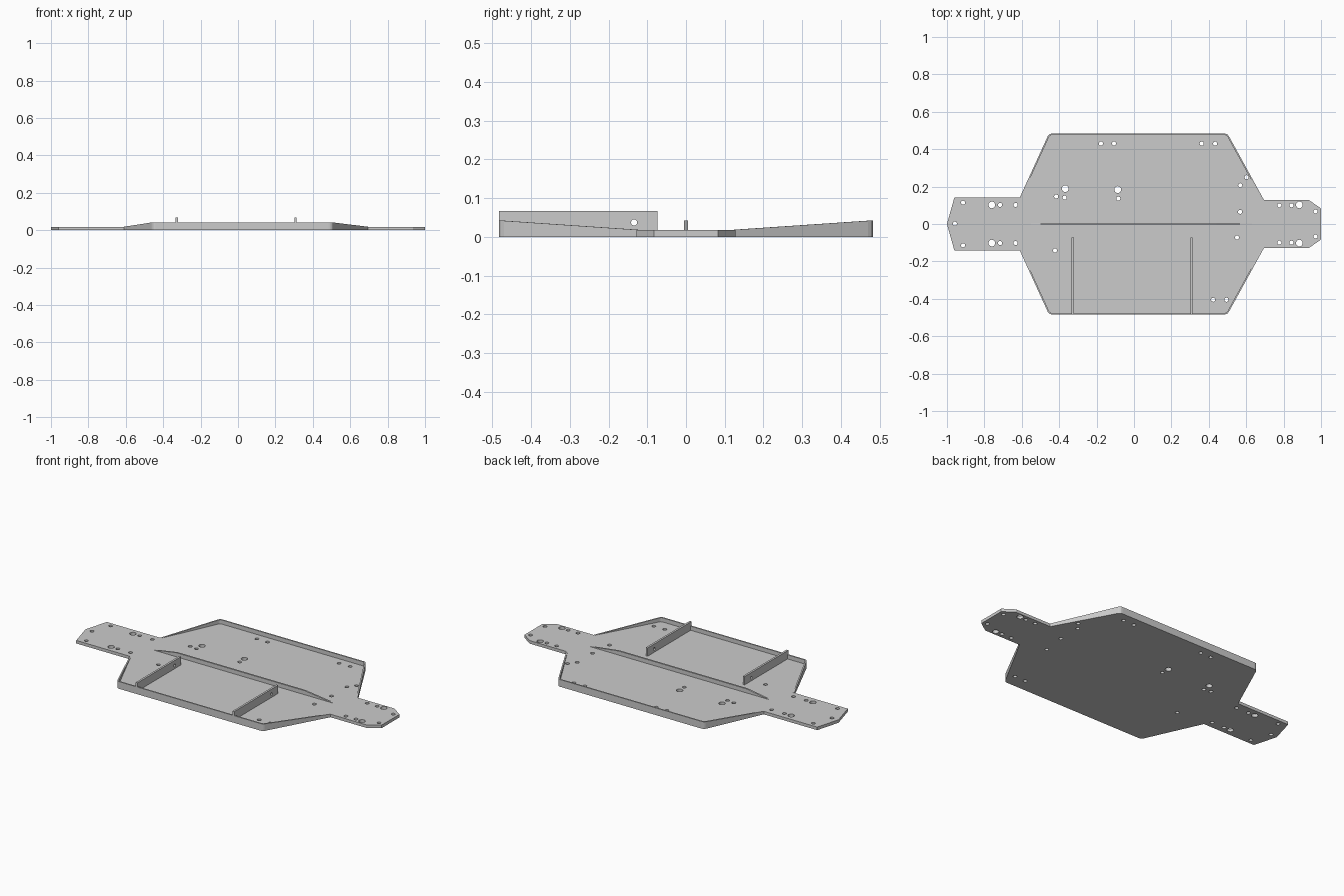
import bpy
import bmesh
import math
from mathutils import Vector

default_cube = bpy.data.objects.get("Cube")
if default_cube:
    bpy.data.objects.remove(default_cube, do_unlink=True)

# One plain metal colour
metal = bpy.data.materials.new("light grey metal")
metal.use_nodes = True
GREY = (0.6, 0.6, 0.6, 1)
metal.diffuse_color = GREY
metal.node_tree.nodes["Principled BSDF"].inputs["Base Color"].default_value = GREY

FLOOR = 0.018      # thickness of the plate
RIM = 0.042        # top of the raised edge
HALF_WIDTH = 0.483
WALL = 0.008       # thickness of the raised edge
SMALL, LARGE = 0.011, 0.018


def finish(bm, name):
    bmesh.ops.recalc_face_normals(bm, faces=bm.faces[:])
    mesh = bpy.data.meshes.new(name)
    bm.to_mesh(mesh)
    bm.free()
    mesh.materials.append(metal)
    obj = bpy.data.objects.new(name, mesh)
    bpy.context.collection.objects.link(obj)
    return obj


def circle(u, v, radius, sides=20):
    angles = [math.tau * i / sides for i in range(sides)]
    return [(u + radius * math.cos(a), v + radius * math.sin(a)) for a in angles]


def slab(name, outline, holes, depth, place):
    """Fill an outline with holes, thicken it, and place it in space."""
    bm = bmesh.new()
    edges = []
    for loop in [outline] + [circle(*hole) for hole in holes]:
        verts = [bm.verts.new((u, v, 0)) for u, v in loop]
        edges += [bm.edges.new((a, verts[i - 1])) for i, a in enumerate(verts)]
    bmesh.ops.triangle_fill(bm, use_beauty=True, edges=edges, normal=(0, 0, 1))
    result = bmesh.ops.extrude_face_region(bm, geom=bm.faces[:], use_keep_orig=True)
    moved = [g for g in result["geom"] if isinstance(g, bmesh.types.BMVert)]
    bmesh.ops.translate(bm, verts=moved, vec=(0, 0, depth))
    for vert in bm.verts:
        vert.co = place(*vert.co)
    return finish(bm, name)


def soften(before, corner, after, radius=0.015, steps=3):
    """Round one corner with a short quadratic curve."""
    before, corner, after = Vector(before), Vector(corner), Vector(after)
    start = corner + (before - corner).normalized() * radius
    end = corner + (after - corner).normalized() * radius
    points = []
    for i in range(steps + 1):
        t = i / steps
        points.append(tuple(start.lerp(corner, t).lerp(corner.lerp(end, t), t)))
    return points


# Edge that carries the rim on one long side, left tail to right nose
tail_root, tail_corner = (-0.61, 0.143), (-0.455, HALF_WIDTH)
nose_corner, nose_root = (0.50, HALF_WIDTH), (0.695, 0.128)
rim_path = ([tail_root] + soften(tail_root, tail_corner, nose_corner)
            + soften(tail_corner, nose_corner, nose_root) + [nose_root])

# Half outline, mirrored across the centre line
half = [(-1, 0), (-0.96, 0.143)] + rim_path + [(0.935, 0.128), (1, 0.083)]
outline = half + [(x, -y) for x, y in reversed(half) if y > 0]

# Screw holes: mirrored pairs in both end tabs, then single holes
paired = [(-0.914, 0.114, SMALL), (-0.76, 0.102, LARGE), (-0.716, 0.102, SMALL),
          (-0.633, 0.102, SMALL), (0.777, 0.1, SMALL), (0.842, 0.1, SMALL),
          (0.884, 0.102, LARGE), (0.971, 0.067, SMALL)]
holes = paired + [(x, -y, r) for x, y, r in paired]
holes += [(x, 0.43, SMALL) for x in (-0.177, -0.107, 0.362, 0.434)]
holes += [(x, -0.405, SMALL) for x in (0.423, 0.494)]
holes += [(x, y, SMALL) for x, y in (
    (-0.958, 0.002), (-0.416, 0.147), (-0.371, 0.141), (-0.084, 0.136),
    (-0.422, -0.142), (0.602, 0.25), (0.568, 0.207), (0.567, 0.065),
    (0.551, -0.072))]
holes += [(-0.368, 0.189, LARGE), (-0.087, 0.184, LARGE)]

slab("base_plate", outline, holes, FLOOR, lambda u, v, w: (u, v, w))


def rim(name, side):
    """Thin wall along the plate edge, its height rising with the distance out."""
    path = [Vector(p) for p in rim_path]
    bm = bmesh.new()
    rings = []
    for i, point in enumerate(path):
        ahead = path[min(i + 1, len(path) - 1)]
        behind = path[max(i - 1, 0)]
        along = (ahead - behind).normalized()
        inner = point + Vector((along.y, -along.x)) * WALL
        root = tail_root[1] if point.x < 0 else nose_root[1]
        rise = (point.y - root) / (HALF_WIDTH - root)
        top = FLOOR + 0.0003 + (RIM - FLOOR) * rise
        corners = [(point, FLOOR), (point, top), (inner, top), (inner, FLOOR)]
        rings.append([bm.verts.new((p.x, side * p.y, z)) for p, z in corners])
    for a, b in zip(rings, rings[1:]):
        for k in range(4):
            bm.faces.new((a[k - 1], a[k], b[k], b[k - 1]))
    bm.faces.new(rings[0])
    bm.faces.new(rings[-1])
    finish(bm, name)


rim("back_rim", 1)
rim("front_rim", -1)

# Centre stiffening rib with sloping ends
rib_profile = [(-0.55, FLOOR), (-0.40, RIM), (0.44, RIM), (0.63, FLOOR)]
rib_width = 0.01
slab("centre_rib", rib_profile, [], rib_width,
     lambda u, v, w: (u, w - rib_width / 2, v))

# Two upright tray dividers, each with a cable hole
divider_width = 0.012
divider_top = 0.067
divider_profile = [(-HALF_WIDTH, FLOOR), (-0.073, FLOOR),
                   (-0.073, divider_top), (-HALF_WIDTH, divider_top)]
for name, x in (("right_divider", -0.327), ("left_divider", 0.308)):
    slab(name, divider_profile, [(-0.134, 0.037, 0.008)], divider_width,
         lambda u, v, w: (x + w - divider_width / 2, u, v))
